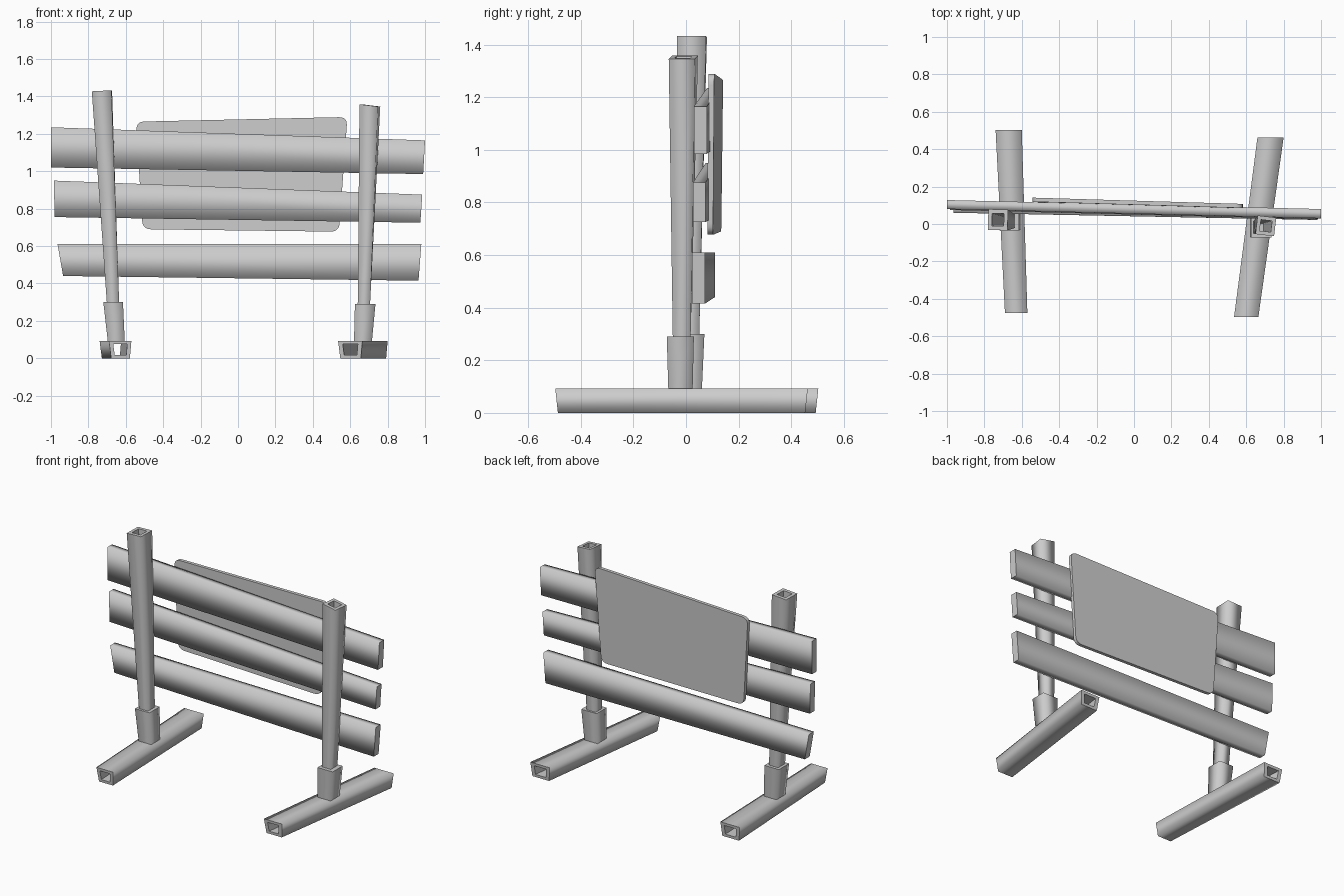
import bpy, bmesh, math
from mathutils import Vector

cube = bpy.data.objects.get("Cube")
if cube:
    bpy.data.objects.remove(cube, do_unlink=True)

grey = bpy.data.materials.new("plain grey")
grey.use_nodes = True
grey.diffuse_color = (0.6, 0.6, 0.6, 1)
grey.node_tree.nodes["Principled BSDF"].inputs["Base Color"].default_value = (0.6, 0.6, 0.6, 1)


def finish(name, bm):
    bmesh.ops.recalc_face_normals(bm, faces=bm.faces)
    mesh = bpy.data.meshes.new(name)
    bm.to_mesh(mesh)
    bm.free()
    mesh.materials.append(grey)
    obj = bpy.data.objects.new(name, mesh)
    bpy.context.collection.objects.link(obj)
    return obj


def bar(name, start, end, hollow=0):
    """Loft between two four-cornered rings; hollow is the bore's share of the width."""
    bm = bmesh.new()

    def ring(points, scale):
        mid = sum(points, Vector()) / 4
        return [bm.verts.new(mid + (p - mid) * scale) for p in points]

    def walls(a, b, smooth):
        for i in range(4):
            j = (i + 1) % 4
            bm.faces.new((a[i], a[j], b[j], b[i])).smooth = smooth

    a, b = ring(start, 1), ring(end, 1)
    walls(a, b, True)
    if hollow:
        c, d = ring(start, hollow), ring(end, hollow)
        walls(c, d, False)
        walls(a, c, False)
        walls(b, d, False)
    else:
        bm.faces.new(a)
        bm.faces.new(b)
    # Long sides shade softly, ends stay crisp
    for e in bm.edges:
        e.smooth = all(f.smooth for f in e.link_faces)
    return finish(name, bm)


def level_ring(x0, x1, y0, y1, z, turn=0, tilt=0):
    """Horizontal ring for uprights, turned about z and sloping along x."""
    cx, cy = (x0 + x1) / 2, (y0 + y1) / 2
    c, s = math.cos(turn), math.sin(turn)
    pts = []
    for x, y in ((x0, y0), (x1, y0), (x1, y1), (x0, y1)):
        dx, dy = x - cx, y - cy
        pts.append(Vector((cx + dx * c - dy * s, cy + dx * s + dy * c, z + tilt * dx)))
    return pts


def foot_ring(x0, x1, y, inset):
    """Upright ring at a foot's end, slightly narrower below."""
    return [Vector(p) for p in ((x0 + 0.012, y + inset, 0), (x1 - 0.008, y + inset, 0),
                                (x1, y, 0.093), (x0, y, 0.093))]


def slat_ring(x_low, x_high, y, z0, z1, depth):
    return [Vector(p) for p in ((x_low, y, z0), (x_low, y + depth, z0),
                                (x_high, y + depth, z1), (x_high, y, z1))]


# Hollow feet
bar("right_foot", foot_ring(-0.69, -0.57, -0.475, 0.01), foot_ring(-0.74, -0.60, 0.503, -0.01), 0.62)
bar("left_foot", foot_ring(0.535, 0.665, -0.497, 0.01), foot_ring(0.66, 0.80, 0.463, -0.01), 0.62)

# Sleeves holding the posts
bar("right_sleeve", level_ring(-0.695, -0.605, -0.03, 0.06, 0.08),
    level_ring(-0.72, -0.615, -0.035, 0.07, 0.3))
bar("left_sleeve", level_ring(0.62, 0.715, -0.067, 0.025, 0.08),
    level_ring(0.625, 0.735, -0.073, 0.03, 0.29))

# Hollow posts widening upwards
bar("right_post", level_ring(-0.7, -0.635, -0.02, 0.05, 0.28),
    level_ring(-0.78, -0.675, -0.033, 0.078, 1.43, -0.03, 0.05), 0.6)
bar("left_post", level_ring(0.64, 0.705, -0.05, 0.017, 0.27),
    level_ring(0.655, 0.755, -0.06, 0.04, 1.352, -0.12, -0.12), 0.6)

# Three slats, slightly askew
bar("top_slat", slat_ring(-1, -1, 0.08, 1.02, 1.235, 0.048),
    slat_ring(0.99, 1, 0.03, 0.985, 1.165, 0.05))
bar("middle_slat", slat_ring(-0.98, -0.985, 0.075, 0.755, 0.95, 0.048),
    slat_ring(0.975, 0.985, 0.026, 0.725, 0.875, 0.048))
bar("bottom_slat", slat_ring(-0.935, -0.965, 0.06, 0.44, 0.61, 0.05),
    slat_ring(0.965, 0.98, 0.022, 0.415, 0.61, 0.05))

# Back board with rounded corners
bm = bmesh.new()
corners = ((-0.51, 0.69), (0.54, 0.677), (0.585, 1.29), (-0.545, 1.265))
radius, thick = 0.045, 0.022
outline = []
for i, corner in enumerate(corners):
    p = Vector(corner)
    before = p + (Vector(corners[i - 1]) - p).normalized() * radius
    after = p + (Vector(corners[(i + 1) % 4]) - p).normalized() * radius
    for k in range(6):
        t = k / 5
        outline.append(before * (1 - t) ** 2 + p * 2 * t * (1 - t) + after * t * t)
face = bm.faces.new([bm.verts.new((p.x, 0.1 - 0.03 * p.x + 0.01 * (p.y - 1), p.y)) for p in outline])
moved = bmesh.ops.extrude_face_region(bm, geom=[face])["geom"]
bmesh.ops.translate(bm, vec=(0, thick, 0), verts=[v for v in moved if isinstance(v, bmesh.types.BMVert)])
if face.is_valid and not any(len(e.link_faces) > 1 for e in face.edges):
    bm.faces.new(list(face.verts))
board = finish("back_board", bm)
bpy.ops.object.select_all(action="DESELECT")
board.select_set(True)
bpy.context.view_layer.objects.active = board
bpy.ops.object.shade_smooth_by_angle(angle=math.radians(35))
